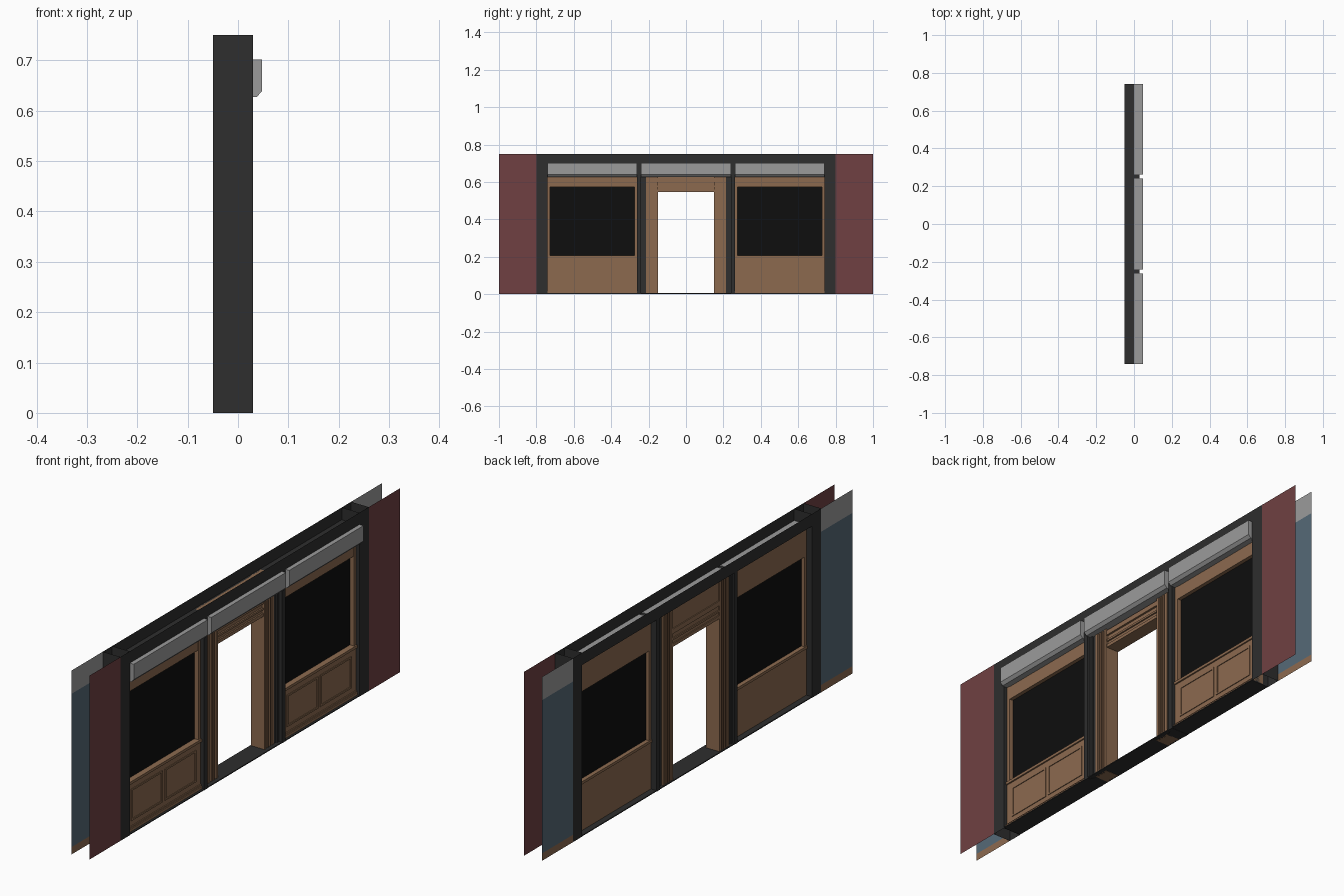
import bpy, bmesh

if "Cube" in bpy.data.objects:
    bpy.data.objects.remove(bpy.data.objects["Cube"])

def srgb(*c):
    return tuple((v / 255 / 12.92 if v < 10 else ((v / 255 + 0.055) / 1.055) ** 2.4) for v in c) + (1,)

def material(name, *c):
    m = bpy.data.materials.new(name)
    m.diffuse_color = srgb(*c)
    m.use_nodes = True
    m.node_tree.nodes["Principled BSDF"].inputs["Base Color"].default_value = m.diffuse_color
    return m

DARK = material("charcoal frame", 46, 46, 46)
WOOD = material("brown wood", 140, 106, 79)
GLASS = material("black glass", 14, 14, 14)
GREY = material("pale grey", 155, 155, 155)
RED = material("dull red wall", 112, 64, 66)
BLUE = material("slate blue wall", 86, 105, 119)

def finish(name, bm, mat):
    me = bpy.data.meshes.new(name)
    bm.to_mesh(me)
    bm.free()
    me.materials.append(mat)
    ob = bpy.data.objects.new(name, me)
    bpy.context.collection.objects.link(ob)
    return ob

def box(name, x, y, z, mat, drop=""):
    """Box from ranges; drop lists open sides: t(op), b(ottom), e(nds in y)."""
    bm = bmesh.new()
    bmesh.ops.create_cube(bm, size=1)
    bm.normal_update()
    gone = [f for f in bm.faces if ("t" in drop and f.normal.z > .5) or
            ("b" in drop and f.normal.z < -.5) or ("e" in drop and abs(f.normal.y) > .5)]
    for v in bm.verts:
        v.co = [r[0] if c < 0 else r[1] for c, r in zip(v.co, (x, y, z))]
    bmesh.ops.delete(bm, geom=gone, context="FACES")
    return finish(name, bm, mat)

def extrude_profile(name, pts, y, mat):
    """Extrude an x-z outline along y."""
    bm = bmesh.new()
    f = bm.faces.new([bm.verts.new((px, y[0], pz)) for px, pz in pts])
    r = bmesh.ops.extrude_face_region(bm, geom=[f])
    for v in r["geom"]:
        if isinstance(v, bmesh.types.BMVert):
            v.co.y = y[1]
    bmesh.ops.recalc_face_normals(bm, faces=bm.faces)
    return finish(name, bm, mat)

def sheet(name, x, y, z, mat):
    bm = bmesh.new()
    bm.faces.new([bm.verts.new(p) for p in ((x, y[0], z[0]), (x, y[1], z[0]),
                                            (x, y[1], z[1]), (x, y[0], z[1]))])
    return finish(name, bm, mat)

def raised_panel(name, y, z, mat):
    """Recessed field with a bevelled raised centre, facing +x."""
    bm = bmesh.new()
    f = bm.faces.new([bm.verts.new(p) for p in ((.006, y[0], z[0]), (.006, y[1], z[0]),
                                                (.006, y[1], z[1]), (.006, y[0], z[1]))])
    for thick, lift in ((.008, .0), (.012, .008)):
        bmesh.ops.inset_region(bm, faces=[f], thickness=thick)
        for v in f.verts:
            v.co.x += lift
    return finish(name, bm, mat)

def span(s, a, b):
    return tuple(sorted((s * a, s * b)))

B, F = -.05, .03  # back and front planes

# Outer shell: hollow header and threshold
box("header", (B, F), (-.74, .74), (.70, .75), DARK, "te")
box("threshold", (B, F), (-.74, .74), (.001, .005), DARK)

# Awning boxes with a chamfered lower front edge
awning = [(0, .627), (.037, .627), (.048, .639), (.048, .702), (0, .702)]
for n, y in (("left", (-.74, -.262)), ("middle", (-.24, .24)), ("right", (.262, .74))):
    extrude_profile(n + "_awning", awning, y, GREY)

for s, side in ((-1, "left"), (1, "right")):
    # Columns
    box(side + "_end_column", (B, F), span(s, .74, .8), (0, .75), DARK, "tb")
    box(side + "_mullion", (B, F), span(s, .24, .262), (0, .70), DARK, "t")

    # Street wall and room wall sheets
    y = span(s, .8, 1)
    sheet(side + "_street_wall", F, y, (0, .75), RED)
    sheet(side + "_room_skirting", B, y, (0, .03), WOOD)
    sheet(side + "_room_wall", B, y, (.03, .655), BLUE)
    sheet(side + "_room_top_band", B, y, (.655, .75), GREY)

    # Door surround: dark strip, jamb post and its mouldings
    box(side + "_door_strip", (-.038, .012), span(s, .21, .24), (0, .70), DARK)
    box(side + "_door_strip_bead", (-.043, .018), span(s, .228, .24), (0, .70), DARK)
    box(side + "_door_post", (-.042, .008), span(s, .152, .213), (0, .70), WOOD)
    for a, b in ((.15, .162), (.171, .177), (.185, .191), (.20, .213)):
        box(side + "_post_moulding", (-.046, .014), span(s, a, b), (0, .70), WOOD)

    # Shop window: frame, glass, ledge
    y = span(s, .262, .74)
    box(side + "_window_top_rail", (-.025, .012), y, (.572, .70), WOOD)
    box(side + "_window_glass", (-.012, -.004), y, (.20, .575), GLASS)
    for a, b in ((.262, .275), (.727, .74)):
        box(side + "_window_stile", (-.025, .014), span(s, a, b), (.2, .70), WOOD)
    box(side + "_window_ledge", (-.029, .02), y, (.196, .207), WOOD)

    # Panelled base below the window
    box(side + "_base_board", (-.025, .005), y, (.004, .198), WOOD)
    box(side + "_base_top_rail", (.004, .014), y, (.168, .198), WOOD)
    box(side + "_base_bottom_rail", (.004, .014), y, (.004, .047), WOOD)
    box(side + "_plinth", (.004, .022), y, (.004, .016), WOOD)
    box(side + "_plinth_cap", (.004, .018), y, (.016, .022), WOOD)
    for a, b in ((.262, .297), (.49, .512), (.705, .74)):
        box(side + "_base_stile", (.004, .014), span(s, a, b), (.047, .168), WOOD)
    for a, b in ((.297, .49), (.512, .705)):
        raised_panel(side + "_raised_panel", span(s, a, b), (.047, .168), WOOD)
        # Bead around each panel
        for z in ((.043, .05), (.165, .172)):
            box(side + "_panel_bead", (.004, .017), span(s, a - .004, b + .004), z, WOOD)
        for e in (a, b):
            box(side + "_panel_bead", (.004, .017), span(s, e - .004, e + .004), (.05, .165), WOOD)

# Door lintel with stepped mouldings
box("door_lintel", (-.042, .004), (-.152, .152), (.547, .70), WOOD)
for z, x in (((.547, .56), .01), ((.574, .582), .01), ((.60, .62), .012)):
    box("lintel_moulding", (-.046, x), (-.15, .15), z, WOOD)
